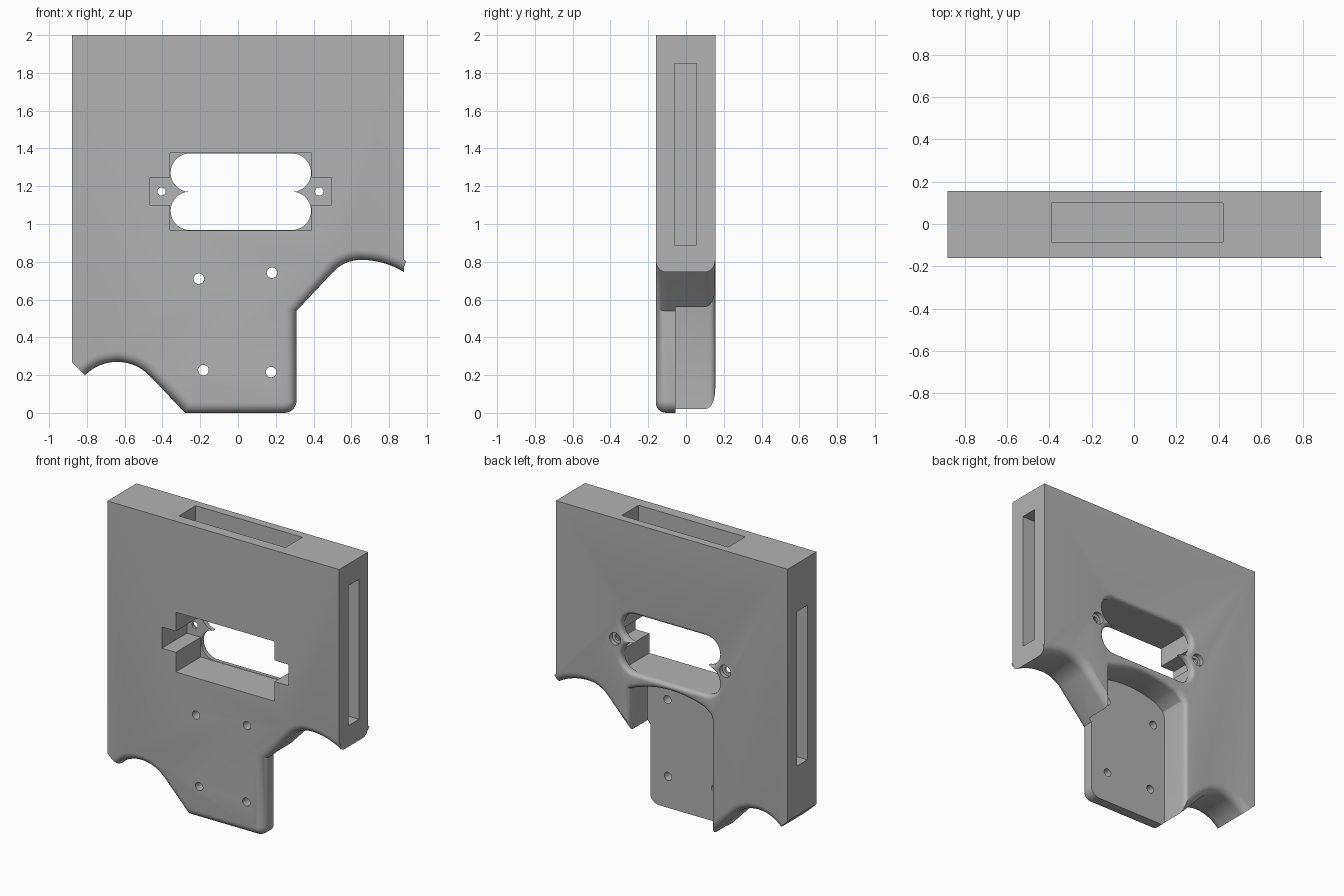
import bpy, bmesh, math

cube = bpy.data.objects.get("Cube")
if cube:
    bpy.data.objects.remove(cube)

FRONT, BACK = -0.16, 0.155

grey = bpy.data.materials.new("plain_grey")
grey.use_nodes = True
COLOUR = (0.45, 0.45, 0.45, 1)
grey.diffuse_color = COLOUR
grey.node_tree.nodes["Principled BSDF"].inputs["Base Color"].default_value = COLOUR


def arc(cx, cz, r, start, end, n=14):
    """Points on a circle in the x-z plane, angles in degrees."""
    angles = [math.radians(start + (end - start) * i / n) for i in range(n + 1)]
    return [(cx + r * math.cos(a), cz + r * math.sin(a)) for a in angles]


def loft(name, sections):
    """Solid from matching x-z outlines, each given with its y."""
    bm = bmesh.new()
    rings = [[bm.verts.new((x, y, z)) for x, z in pts] for y, pts in sections]
    for a, b in zip(rings, rings[1:]):
        for i in range(len(a)):
            j = (i + 1) % len(a)
            bm.faces.new((a[i], a[j], b[j], b[i]))
    bm.faces.new(rings[0])
    bm.faces.new(rings[-1])
    bmesh.ops.recalc_face_normals(bm, faces=bm.faces)
    return finish(name, bm)


def finish(name, bm):
    mesh = bpy.data.meshes.new(name)
    bm.to_mesh(mesh)
    bm.free()
    mesh.materials.append(grey)
    obj = bpy.data.objects.new(name, mesh)
    bpy.context.collection.objects.link(obj)
    return obj


def box(name, x0, x1, y0, y1, z0, z1):
    outline = [(x0, z0), (x1, z0), (x1, z1), (x0, z1)]
    return loft(name, [(y0, outline), (y1, outline)])


def flared(name, outline, y0, flare):
    """Cutter whose mouth on the back face has a rounded rim."""
    sections = [(y0, outline(0))]
    for i in range(6):
        a = math.radians(90 * i / 5)
        sections.append((BACK - flare * (1 - math.sin(a)), outline(flare * (1 - math.cos(a)))))
    sections.append((BACK + 0.05, outline(flare)))
    return loft(name, sections)


# Body: plate outline with scalloped lower edge and a grip
lower = (arc(0.65, 0.37, 0.44, 58.5, 90)
         + arc(0.65, 0.61, 0.2, 90, 135)[1:]
         + [(0.31, 0.54)]
         + arc(0.245, 0.065, 0.065, 0, -90, 8)
         + [(-0.28, 0)]
         + arc(-0.64, 0.03, 0.24, 45, 135))
lower[0] = (0.88, lower[0][1])
outline = [(-0.88, 0.27), (-0.88, 2), (0.88, 2)] + lower
body = loft("body", [(FRONT, outline), (BACK, outline)])

# Rounded front and back rims along the lower edge
bm = bmesh.new()
bm.from_mesh(body.data)
bm.verts.ensure_lookup_table()
n, first = len(outline), 3
rims = []
for base in (0, n):
    for i in range(first, n - 1):
        rims.append(bm.edges.get((bm.verts[base + i], bm.verts[base + i + 1])))
bmesh.ops.bevel(bm, geom=rims, offset=0.055, offset_type='OFFSET', segments=6,
                profile=0.5, affect='EDGES', clamp_overlap=False)
bmesh.ops.recalc_face_normals(bm, faces=bm.faces)
bm.to_mesh(body.data)
bm.free()

cutters = []


# Grip pocket in the back, with an arched top
def pocket(off):
    left, right, r = -0.3 - off, 0.33 + off, 0.06
    half = (right - left) / 2
    mid = (left + right) / 2
    arch = [(mid + half * t, 0.92 + off - 0.07 * t * t) for t in [1 - i / 10 for i in range(19)]]
    return [(left, -0.2), (right, -0.2)] + arch + [(left + r * 0.2, 0.835 + off), (left, 0.8 + off)]


cutters.append(flared("pocket_cutter", pocket, -0.055, 0.03))
cutters.append(box("pocket_side_cutter", 0.2, 0.4, -0.055, 0.3, -0.2, 0.545))

# Window: stepped recess from the front, two slots through the back wall
cutters.append(box("window_cutter", -0.36, 0.39, -0.3, 0.11, 0.965, 1.375))
cutters.append(box("tab_cutter", -0.465, 0.495, -0.3, 0.11, 1.1, 1.245))
for z in (1.0695, 1.2715):
    def slot(off, z=z):
        return (arc(0.285, z, 0.102 + off, -90, 90) + arc(-0.255, z, 0.102 + off, 90, 270))
    cutters.append(flared("slot_cutter", slot, 0.05, 0.025))

# Countersunk screw holes beside the window
for x in (-0.405, 0.43):
    def ring(r, x=x):
        return arc(x, 1.172, r, 0, 345, 23)
    cutters.append(loft("screw_cutter", [(0, ring(0.022)), (0.125, ring(0.022)),
                                         (0.126, ring(0.042)), (0.25, ring(0.042))]))

# Grip bolt holes
for x, z in ((-0.207, 0.71), (0.18, 0.742), (-0.183, 0.226), (0.175, 0.216)):
    hole = arc(x, z, 0.028, 0, 345, 23)
    cutters.append(loft("bolt_cutter", [(-0.3, hole), (0.0, hole)]))

# Slots in the two sides and the top
DEPTH = 0.12
cutters.append(box("left_slot_cutter", 0.88 - DEPTH, 1, -0.06, 0.055, 0.89, 1.85))
cutters.append(box("right_slot_cutter", -1, -0.88 + DEPTH, -0.06, 0.055, 0.61, 1.67))
cutters.append(box("top_slot_cutter", -0.39, 0.42, -0.085, 0.098, 2 - DEPTH, 2.2))

for cutter in cutters:
    cutter.hide_render = True
    mod = body.modifiers.new(cutter.name, 'BOOLEAN')
    mod.operation = 'DIFFERENCE'
    mod.solver = 'EXACT'
    mod.object = cutter

# Bake the cuts and drop the cutters
graph = bpy.context.evaluated_depsgraph_get()
baked = bpy.data.meshes.new_from_object(body.evaluated_get(graph))
body.modifiers.clear()
body.data = baked
for cutter in cutters:
    bpy.data.objects.remove(cutter)

bpy.ops.object.select_all(action='DESELECT')
body.select_set(True)
bpy.context.view_layer.objects.active = body
bpy.ops.object.shade_smooth_by_angle(angle=math.radians(30))
